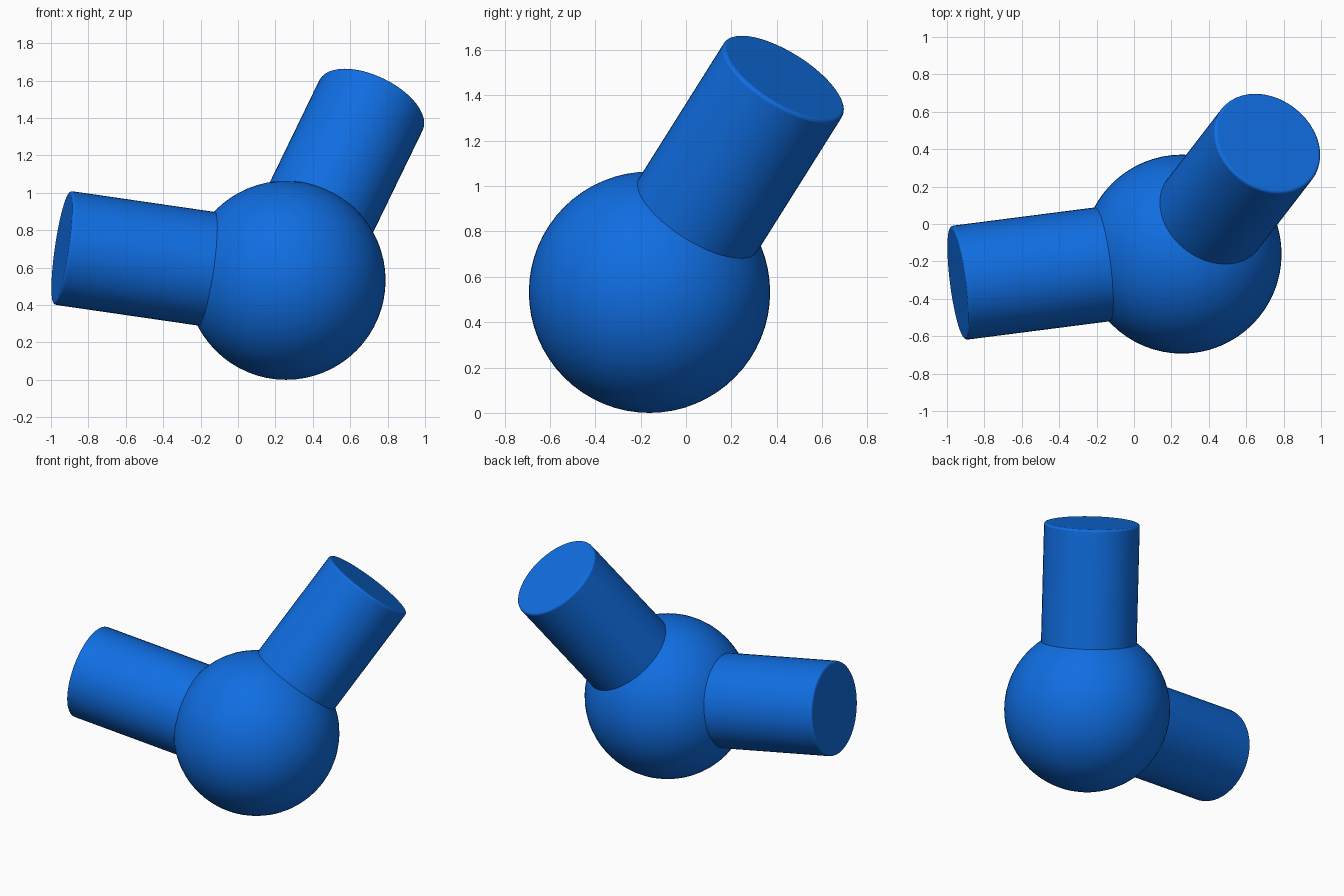
import bpy, math
from mathutils import Vector

if "Cube" in bpy.data.objects:
    bpy.data.objects.remove(bpy.data.objects["Cube"])

blue = bpy.data.materials.new("bright blue")
blue.diffuse_color = (0.005, 0.155, 0.76, 1)
blue.use_nodes = True
blue.node_tree.nodes["Principled BSDF"].inputs["Base Color"].default_value = blue.diffuse_color

CENTRE = Vector((0.257, -0.161, 0.532))
RADIUS = 0.532


def finish(name):
    ob = bpy.context.object
    ob.name = name
    ob.data.materials.append(blue)
    return ob


# Central ball
bpy.ops.mesh.primitive_uv_sphere_add(segments=64, ring_count=32, radius=RADIUS, location=CENTRE)
finish("ball")
bpy.ops.object.shade_smooth()


# Cylindrical arm from inside the ball to an outer cap centre, with a softened rim
def arm(name, cap, radius=0.307):
    d = Vector(cap) - CENTRE
    start = CENTRE + d.normalized() * 0.2
    length = d.length - 0.2
    bpy.ops.mesh.primitive_cylinder_add(
        vertices=48, radius=radius, depth=length,
        location=start + d.normalized() * length / 2,
        rotation=d.to_track_quat('Z', 'Y').to_euler())
    ob = finish(name)
    bpy.ops.object.shade_smooth_by_angle(angle=math.radians(40))
    bev = ob.modifiers.new("soft rim", 'BEVEL')
    bev.width = 0.014
    bev.segments = 3
    bev.limit_method = 'ANGLE'
    bev.angle_limit = math.radians(40)


arm("side_arm", (-0.942, -0.315, 0.706))
arm("upper_arm", (0.716, 0.434, 1.478))
